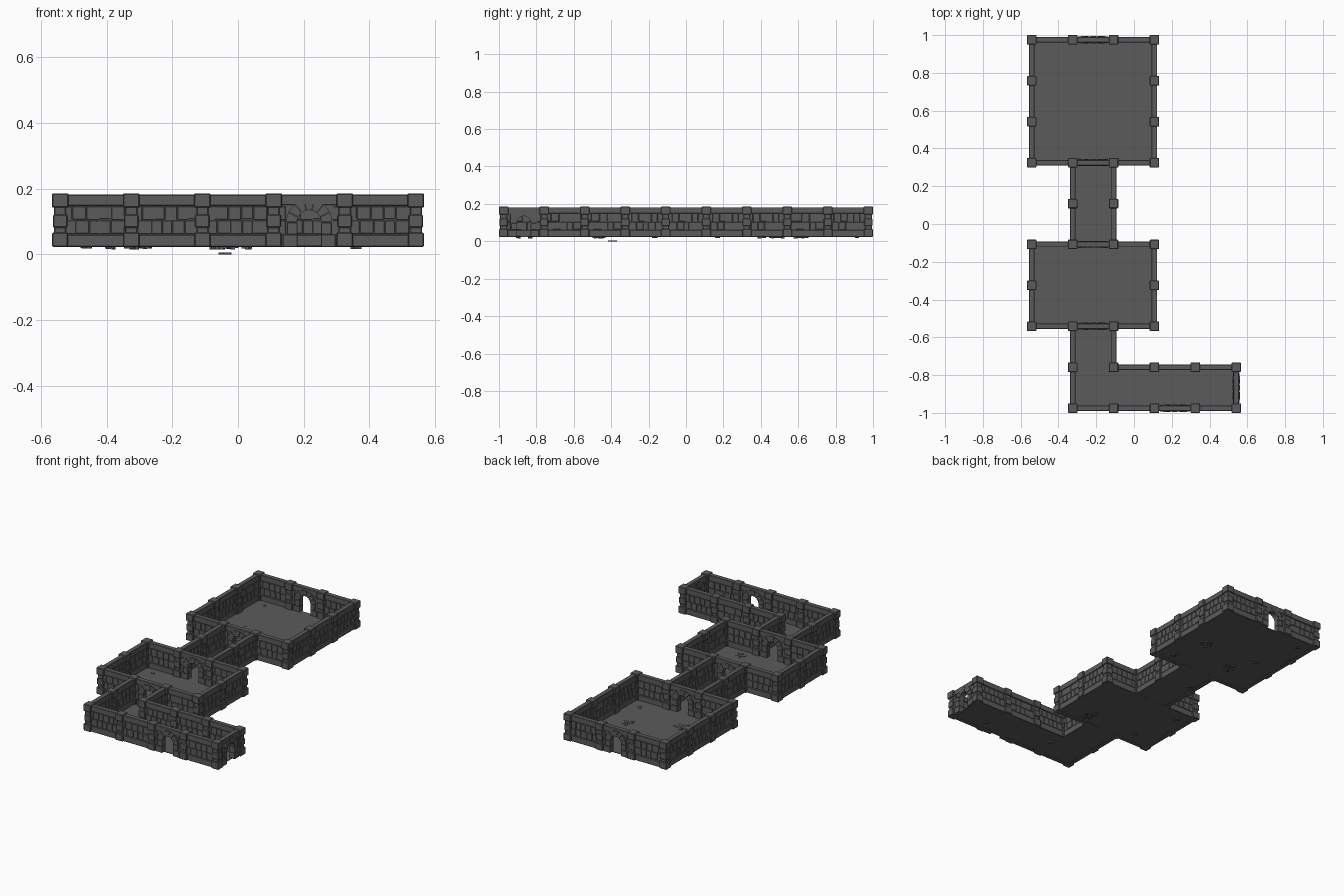
import bpy, bmesh, math, random
from mathutils import Matrix, Vector

if "Cube" in bpy.data.objects:
    bpy.data.objects.remove(bpy.data.objects["Cube"])

random.seed(4)
G = 1.95 / 9                      # tile pitch
Z0, Z1 = 0.023, 0.182             # wall bottom / top

stone = bpy.data.materials.new("dark_stone")
stone.diffuse_color = (0.105, 0.105, 0.105, 1)
stone.use_nodes = True
stone.node_tree.nodes["Principled BSDF"].inputs["Base Color"].default_value = stone.diffuse_color


def node(i, j):
    return Vector((-2.5 * G + i * G, -4.5 * G + j * G, 0))


def box(bm, lo, hi, bev=0.0):
    lo, hi = Vector(lo), Vector(hi)
    m = Matrix.Translation((lo + hi) / 2) @ Matrix.Diagonal((*(hi - lo), 1))
    vs = bmesh.ops.create_cube(bm, size=1, matrix=m)["verts"]
    if bev:
        es = list({e for v in vs for e in v.link_edges})
        bmesh.ops.bevel(bm, geom=es, offset=bev, segments=1, affect='EDGES')


def prism(bm, pts, h, axis='y'):
    """Extrude a 2D outline by +-h along y, or between h[0] and h[1] along z."""
    if axis == 'y':
        a = [bm.verts.new((x, -h, z)) for x, z in pts]
        b = [bm.verts.new((x, h, z)) for x, z in pts]
    else:
        a = [bm.verts.new((x, y, h[0])) for x, y in pts]
        b = [bm.verts.new((x, y, h[1])) for x, y in pts]
    n = len(pts)
    fs = [bm.faces.new(a), bm.faces.new(b[::-1])]
    fs += [bm.faces.new((a[i], b[i], b[(i + 1) % n], a[(i + 1) % n])) for i in range(n)]
    bmesh.ops.recalc_face_normals(bm, faces=fs)


def to_mesh(bm, name):
    me = bpy.data.meshes.new(name)
    bm.to_mesh(me)
    bm.free()
    me.materials.append(stone)
    return me


def place(me, name, loc=(0, 0, 0), rot=0):
    ob = bpy.data.objects.new(name, me)
    ob.location = loc
    ob.rotation_euler.z = rot
    bpy.context.collection.objects.link(ob)


# Plain wall panel: core, top beam, plinth, two courses of uneven bricks
def wall_mesh():
    bm = bmesh.new()
    w = G / 2
    box(bm, (-w, -0.009, Z0), (w, 0.009, 0.17))
    box(bm, (-w, -0.0145, 0.148), (w, 0.0145, Z1), 0.002)
    box(bm, (-w, -0.0145, Z0), (w, 0.0145, 0.060), 0.002)
    for z, shift in ((0.0615, 0.0), (0.1045, 0.018)):
        x = -w + shift - 0.02
        while x < w - 0.005:
            L = random.uniform(0.03, 0.044)
            a, b = max(x, -w), min(x + L, w)
            if b - a > 0.008:
                d = random.uniform(0.0115, 0.0135)
                drop = random.uniform(0, 0.003)
                box(bm, (a + 0.001, -d, z + drop), (b - 0.001, d, z + 0.0415), 0.0012)
            x += L
    return to_mesh(bm, "wall_panel")


# Door panel: wall with arched opening, jamb blocks and voussoirs
def door_mesh():
    bm = bmesh.new()
    w, r, R, s = G / 2, 0.037, 0.070, 0.098
    arc = [(r * math.cos(math.pi * k / 12), s + r * math.sin(math.pi * k / 12)) for k in range(13)]
    prism(bm, [(-w, Z0), (-w, 0.175), (w, 0.175), (w, Z0), (r, Z0)] + arc + [(-r, Z0)], 0.011)
    box(bm, (-w, -0.0145, 0.150), (w, 0.0145, Z1), 0.002)
    n = 7
    for k in range(n):
        a0, a1 = math.pi * k / n + 0.015, math.pi * (k + 1) / n - 0.015
        pts = [(q * math.cos(a), s + q * math.sin(a))
               for q, a in ((r, a0), (R, a0), (R, (a0 + a1) / 2), (R, a1), (r, a1), (r, (a0 + a1) / 2))]
        prism(bm, pts, 0.019 if k % 2 else 0.0175)
    for sx in (-1, 1):
        for z, zt, out in ((Z0, 0.060, 0.080), (0.061, 0.097, 0.068)):
            xs = sorted((sx * (r - 0.001), sx * out))
            box(bm, (xs[0], -0.018, z), (xs[1], 0.018, zt), 0.0015)
        for z, zt in ((Z0, 0.060), (0.0615, 0.103), (0.1045, 0.146)):
            xs = sorted((sx * 0.072, sx * w))
            box(bm, (xs[0], -0.013, z), (xs[1], 0.013, zt), 0.0012)
    return to_mesh(bm, "door_panel")


# Pillar: base block, necks, middle block, capital
def pillar_mesh():
    bm = bmesh.new()
    for h, a, b in ((0.0245, Z0, 0.066), (0.0185, 0.064, 0.084), (0.022, 0.082, 0.121),
                    (0.0185, 0.119, 0.146), (0.025, 0.143, 0.186)):
        box(bm, (-h, -h, a), (h, h, b), 0.003)
    return to_mesh(bm, "pillar")


# Floor plan on the tile grid
cells = {}
for name, i0, i1, j0, j1 in (("great_room", 0, 2, 6, 8), ("corridor", 1, 1, 4, 5),
                             ("small_room", 0, 2, 2, 3), ("passage", 1, 1, 1, 1),
                             ("passage", 1, 4, 0, 0)):
    for i in range(i0, i1 + 1):
        for j in range(j0, j1 + 1):
            cells[i, j] = name
    bm = bmesh.new()
    a, b = node(i0, j0), node(i1 + 1, j1 + 1)
    box(bm, (a.x, a.y, 0.0235), (b.x, b.y, 0.027))
    place(to_mesh(bm, name + "_floor"), name + "_floor")

walls, doors, pillar = [wall_mesh() for _ in range(3)], door_mesh(), pillar_mesh()
door_h = {(1, 9), (1, 6), (1, 4), (1, 2), (3, 0)}     # doors in walls along x
door_v = {(5, 0)}                                    # doors in walls along y
posts = set()
for i in range(6):
    for j in range(10):
        here = cells.get((i, j))
        for other, end, doorset, rot in (((i, j - 1), (i + 1, j), door_h, 0),
                                         ((i - 1, j), (i, j + 1), door_v, math.pi / 2)):
            if here == cells.get(other):
                continue
            mid = (node(i, j) + node(*end)) / 2
            is_door = (i, j) in doorset
            place(doors if is_door else random.choice(walls),
                  "arched_doorway" if is_door else "brick_wall", mid, rot)
            posts |= {(i, j), end}
for p in sorted(posts):
    place(pillar, "pillar", node(*p))

# Broken floor slabs, scattered in patches (x, y, radius, count)
bm = bmesh.new()
for cx, cy, rad, cnt in ((-0.31, 0.485, 0.042, 9), (-0.035, 0.615, 0.036, 8), (0.03, 0.41, 0.018, 3),
                         (-0.46, 0.91, 0.014, 2), (-0.385, 0.625, 0.014, 2), (-0.28, 0.165, 0.014, 2),
                         (-0.46, -0.17, 0.014, 2), (-0.385, -0.455, 0.014, 2), (-0.04, -0.47, 0.034, 7),
                         (-0.07, -0.835, 0.014, 2), (0.36, -0.90, 0.014, 2)):
    for k in range(cnt):
        t, d = k * 2.4, rad * math.sqrt((k + 0.3) / cnt)
        x, y, s = cx + d * math.cos(t), cy + d * math.sin(t), random.uniform(0.007, 0.012)
        turn = random.uniform(0, 6)
        pts = [(x + s * random.uniform(0.8, 1.1) * math.cos(turn + q * math.tau / 5),
                y + s * random.uniform(0.8, 1.1) * math.sin(turn + q * math.tau / 5)) for q in range(5)]
        prism(bm, pts, (random.uniform(0.015, 0.019), random.uniform(0.028, 0.030)), 'z')
place(to_mesh(bm, "broken_slabs"), "broken_slabs")

# Loose slab fallen below the small room
bm = bmesh.new()
prism(bm, [(-0.06, -0.40), (-0.045, -0.417), (-0.02, -0.41), (-0.022, -0.38), (-0.045, -0.37)],
      (0.0, 0.005), 'z')
place(to_mesh(bm, "fallen_slab"), "fallen_slab")
